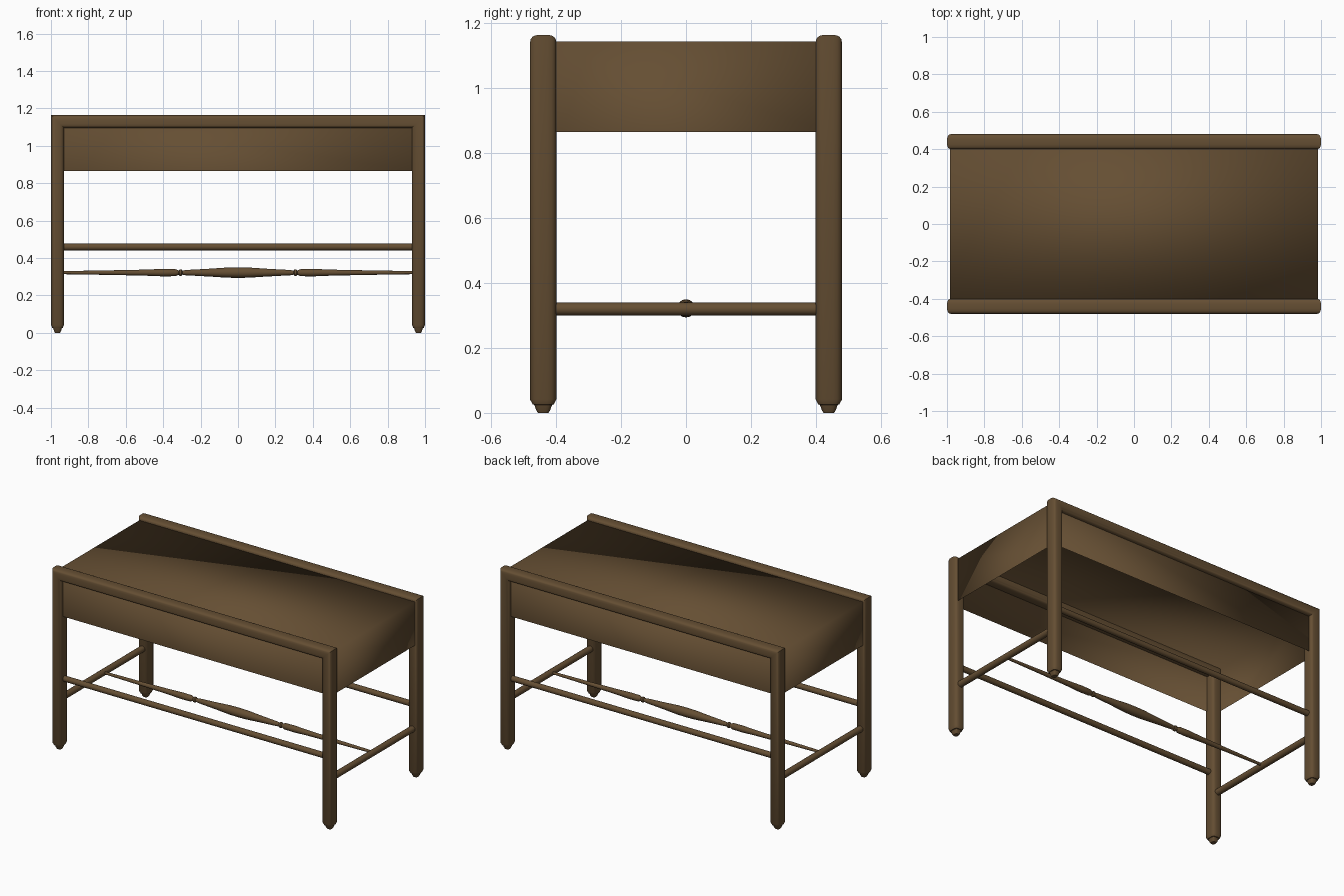
import bpy, bmesh, math
from mathutils import Vector

if "Cube" in bpy.data.objects:
    bpy.data.objects.remove(bpy.data.objects["Cube"])

wood = bpy.data.materials.new("brown wood")
wood.diffuse_color = (0.13, 0.077, 0.033, 1)
wood.use_nodes = True
wood.node_tree.nodes["Principled BSDF"].inputs["Base Color"].default_value = wood.diffuse_color


def finish(name, bm, angle=40, fix=True):
    if fix:
        bmesh.ops.recalc_face_normals(bm, faces=bm.faces)
    me = bpy.data.meshes.new(name)
    bm.to_mesh(me)
    bm.free()
    me.materials.append(wood)
    ob = bpy.data.objects.new(name, me)
    bpy.context.collection.objects.link(ob)
    bpy.ops.object.select_all(action='DESELECT')
    ob.select_set(True)
    bpy.context.view_layer.objects.active = ob
    bpy.ops.object.shade_smooth_by_angle(angle=math.radians(angle))
    return ob


def skin(bm, loops):
    # bridge equal rings and cap both ends
    rings = [[bm.verts.new(p) for p in lp] for lp in loops]
    n = len(rings[0])
    for a, b in zip(rings, rings[1:]):
        for i in range(n):
            j = (i + 1) % n
            bm.faces.new((a[i], a[j], b[j], b[i]))
    bm.faces.new(rings[0])
    bm.faces.new(rings[-1][::-1])


def turned(name, profile, axis, centre, sides=16):
    # lathe a (position, radius) profile along x or y
    bm = bmesh.new()
    loops = []
    for t, r in profile:
        ring = []
        for i in range(sides):
            a = 2 * math.pi * i / sides
            c, s = r * math.cos(a), r * math.sin(a)
            off = (t, c, s) if axis == 'x' else (c, t, s)
            ring.append(Vector(centre) + Vector(off))
        loops.append(ring)
    skin(bm, loops)
    return finish(name, bm)


# rounded cross-section of the posts and top rails
N = 20
section = []
for i in range(N):
    a = 2 * math.pi * (i + 0.5) / N
    c, s = math.cos(a), math.sin(a)
    section.append((0.035 * math.copysign(abs(c) ** 0.6, c),
                    0.041 * math.copysign(abs(s) ** 0.6, s)))

LX, LY, TOP = 0.965, 0.44, 1.13


def end_ring(sx, y, z, k):
    return [(sx * (LX + o * k), y + v * k, z) for o, v in section]


# mitred leg-and-rail frames, with small tapered feet
for label, y in (("front", -LY), ("back", LY)):
    bm = bmesh.new()
    foot = [(0.0, 0.4), (0.008, 0.52), (0.025, 0.68), (0.026, 0.8), (0.042, 1.0)]
    loops = [end_ring(-1, y, z, k) for z, k in foot]
    loops.append([(-LX - o, y + v, TOP + o) for o, v in section])
    loops.append([(LX + o, y + v, TOP + o) for o, v in section])
    loops += [end_ring(1, y, z, k) for z, k in reversed(foot)]
    skin(bm, loops)
    finish(label + "_leg_frame", bm)
    # long stretcher
    turned(label + "_stretcher", [(-0.95, 0.018), (0.95, 0.018)], 'x', (0, y, 0.459))

# side stretchers
for label, x in (("left", -LX), ("right", LX)):
    turned(label + "_stretcher", [(-0.43, 0.02), (0.43, 0.02)], 'y', (x, 0, 0.32))

# turned centre spindle
half = [(0, 0.028), (0.06, 0.027), (0.15, 0.021), (0.28, 0.014), (0.297, 0.011),
        (0.302, 0.017), (0.312, 0.017), (0.318, 0.011), (0.335, 0.019),
        (0.40, 0.02), (0.50, 0.016), (0.70, 0.012), (0.96, 0.008)]
turned("centre_spindle", [(-t, r) for t, r in reversed(half[1:])] + half, 'x', (0, 0, 0.322))

# seat: box open underneath, softly shaded
bm = bmesh.new()
bmesh.ops.create_cube(bm, size=1)
for v in bm.verts:
    v.co = (v.co.x * 1.97, v.co.y * 0.91, 1.005 + v.co.z * 0.28)
bottom = [f for f in bm.faces if f.normal.z < -0.5]
bmesh.ops.delete(bm, geom=bottom, context='FACES_ONLY')
finish("seat", bm, 180, fix=False)
